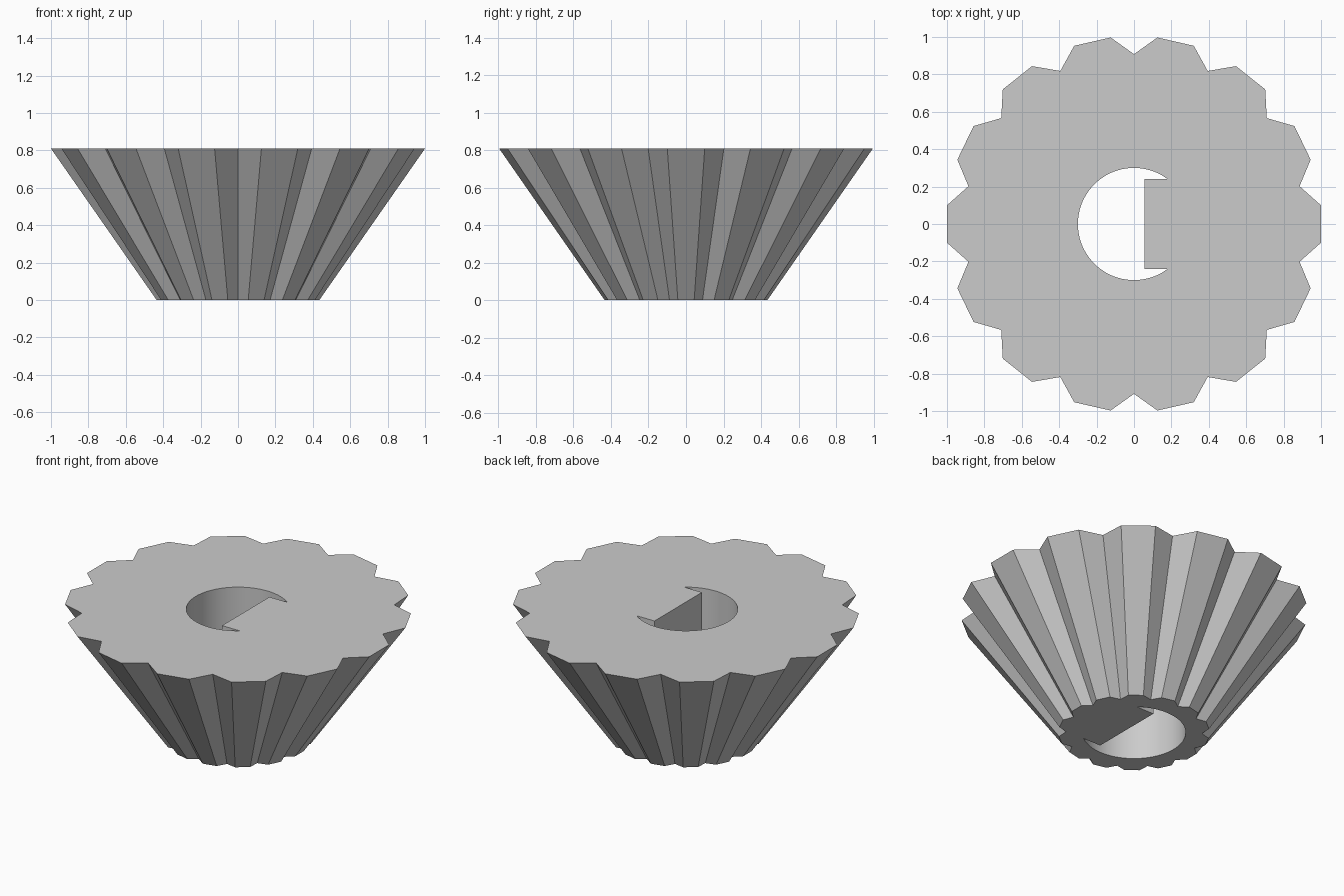
import bpy, bmesh
from math import sin, cos, asin, pi, tau

cube = bpy.data.objects.get("Cube")
if cube:
    bpy.data.objects.remove(cube)

HEIGHT = 0.81
TEETH = 14
TIP_R, ROOT_R = 1.005, 0.908
TIP_HALF = 0.0995            # half angle of a flat tooth tip
BOTTOM_SCALE = 0.435
BORE_R, KEY_HALF, KEY_X = 0.30, 0.24, 0.055
BORE_STEPS = 72


def polar(r, a):
    return r * cos(a), r * sin(a)


# Toothed outline: two tip corners and one root corner per tooth
outline = []
for i in range(TEETH):
    a = tau * i / TEETH
    outline += [polar(TIP_R, a - TIP_HALF), polar(TIP_R, a + TIP_HALF),
                polar(ROOT_R, a + pi / TEETH)]

# Bore outline: round arc closed by a key block that leaves two thin slits
start = asin(KEY_HALF / BORE_R)
bore = [polar(BORE_R, start + (tau - 2 * start) * i / BORE_STEPS)
        for i in range(BORE_STEPS + 1)]
bore += [(KEY_X, -KEY_HALF), (KEY_X, KEY_HALF)]

bm = bmesh.new()


def ring(points, z, scale=1.0):
    verts = [bm.verts.new((x * scale, y * scale, z)) for x, y in points]
    edges = [bm.edges.new((v, verts[i - 1])) for i, v in enumerate(verts)]
    return verts, edges


def wall(low, high):
    for i in range(len(low)):
        bm.faces.new((low[i - 1], low[i], high[i], high[i - 1]))


outer_low, outer_low_edges = ring(outline, 0, BOTTOM_SCALE)
outer_high, outer_high_edges = ring(outline, HEIGHT)
bore_low, bore_low_edges = ring(bore, 0)
bore_high, bore_high_edges = ring(bore, HEIGHT)

# Flat ends with the bore left open, then the tapered teeth and straight bore
bmesh.ops.triangle_fill(bm, edges=outer_low_edges + bore_low_edges, use_beauty=True)
bmesh.ops.triangle_fill(bm, edges=outer_high_edges + bore_high_edges, use_beauty=True)
wall(outer_low, outer_high)
wall(bore_low, bore_high)
bmesh.ops.recalc_face_normals(bm, faces=bm.faces)

mesh = bpy.data.meshes.new("bevel_gear")
bm.to_mesh(mesh)
bm.free()
gear = bpy.data.objects.new("bevel_gear", mesh)
bpy.context.collection.objects.link(gear)

# Plain grey material
grey = bpy.data.materials.new("plain_grey")
grey.use_nodes = True
colour = (0.6, 0.6, 0.6, 1)
grey.diffuse_color = colour
grey.node_tree.nodes["Principled BSDF"].inputs["Base Color"].default_value = colour
mesh.materials.append(grey)

# Smooth bore, crisp teeth
bpy.ops.object.select_all(action="DESELECT")
gear.select_set(True)
bpy.context.view_layer.objects.active = gear
bpy.ops.object.shade_smooth_by_angle(angle=pi / 12)
